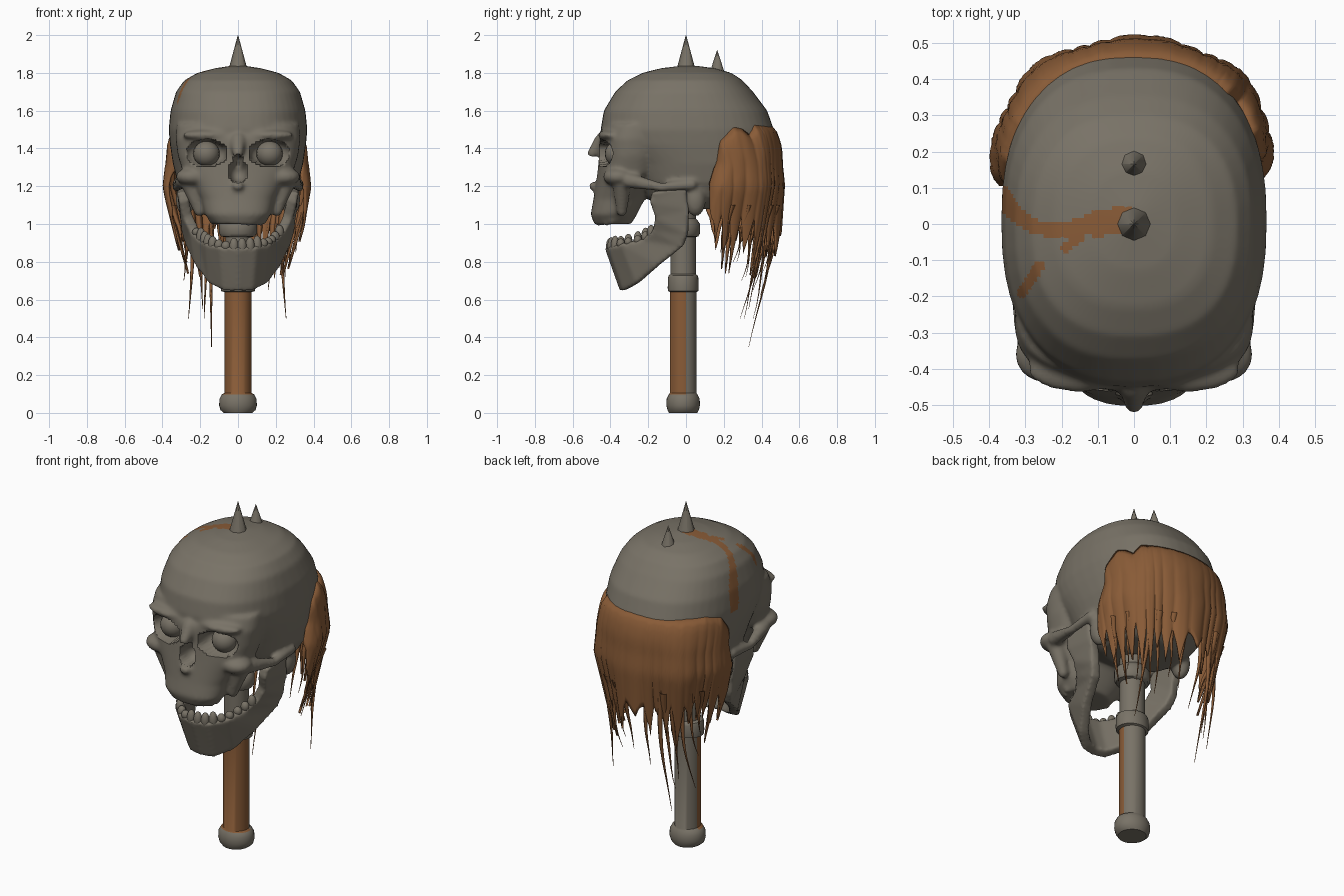
import bpy, bmesh, math, random
from mathutils import Matrix, Vector

if "Cube" in bpy.data.objects:
    bpy.data.objects.remove(bpy.data.objects["Cube"])
random.seed(4)

def material(name, rgb):
    m = bpy.data.materials.new(name)
    m.diffuse_color = (*rgb, 1)
    m.use_nodes = True
    m.node_tree.nodes["Principled BSDF"].inputs["Base Color"].default_value = m.diffuse_color
    return m
GREY = material("bone_grey", (0.19, 0.17, 0.135))
BROWN = material("rust_brown", (0.25, 0.105, 0.038))

def finish(name, bm, mats):
    bmesh.ops.recalc_face_normals(bm, faces=bm.faces)
    me = bpy.data.meshes.new(name)
    bm.to_mesh(me)
    bm.free()
    ob = bpy.data.objects.new(name, me)
    bpy.context.collection.objects.link(ob)
    for m in mats:
        me.materials.append(m)
    me.shade_smooth()
    return ob

def activate(ob):
    for o in bpy.context.view_layer.objects:
        o.select_set(o == ob)
    bpy.context.view_layer.objects.active = ob

def fuse(ob, voxel, rounds):
    activate(ob)
    m = ob.modifiers.new("fuse", 'REMESH')
    m.mode, m.voxel_size = 'VOXEL', voxel
    m = ob.modifiers.new("soften", 'SMOOTH')
    m.factor, m.iterations = 0.5, rounds
    for name in [m.name for m in ob.modifiers]:
        bpy.ops.object.modifier_apply(modifier=name)
    ob.data.shade_smooth()

def sharpen(ob, deg=40):
    activate(ob)
    bpy.ops.object.shade_smooth_by_angle(angle=math.radians(deg))

def blob(bm, c, r, sides=(1, -1)):
    for s in (sides if c[0] else (1,)):
        bmesh.ops.create_uvsphere(bm, u_segments=20, v_segments=12, radius=1,
            matrix=Matrix.Translation((c[0] * s, c[1], c[2])) @ Matrix.Diagonal((*r, 1)))

def bar(bm, a, b, ra, rb, n=6):
    a, b = Vector(a), Vector(b)
    for i in range(n + 1):
        r = ra + (rb - ra) * i / n
        blob(bm, a.lerp(b, i / n), (r, r, r))

def interp(pts, x):
    if x <= pts[0][0]: return pts[0][1:]
    for p, q in zip(pts, pts[1:]):
        if x <= q[0]:
            t = (x - p[0]) / (q[0] - p[0])
            return tuple(u + (v - u) * t for u, v in zip(p[1:], q[1:]))
    return pts[-1][1:]

def ring_point(sec, a, z, off=0, n=2.4):
    yf, yb, w = sec
    s, c = math.sin(a), math.cos(a)
    x = (w + off) * math.copysign(abs(s) ** (2 / n), s)
    y = (yf + yb) / 2 + ((yb - yf) / 2 + off) * math.copysign(abs(c) ** (2 / n), c)
    return (x, y, z)

def loft(bm, table, seg=48):
    rings = [[bm.verts.new(ring_point(r[1:], 2 * math.pi * i / seg, r[0])) for i in range(seg)] for r in table]
    for p, q in zip(rings, rings[1:]):
        for i in range(seg):
            bm.faces.new((p[i], p[(i + 1) % seg], q[(i + 1) % seg], q[i]))
    bm.faces.new(rings[0][::-1])
    bm.faces.new(rings[-1])

# Skull: cranium and face block as stacked sections (z, front y, back y, half width)
CRANIUM = [(1.08, -.10, .22, .20), (1.14, -.22, .34, .28), (1.22, -.28, .42, .32), (1.32, -.33, .46, .345),
           (1.42, -.42, .47, .36), (1.50, -.452, .465, .367), (1.60, -.435, .43, .357), (1.70, -.375, .355, .328),
           (1.76, -.31, .30, .285), (1.80, -.23, .24, .215), (1.825, -.13, .15, .12), (1.838, -.02, .05, .03)]
FACE = [(1.00, -.485, -.29, .13), (1.05, -.505, -.26, .175), (1.13, -.49, -.22, .195), (1.20, -.48, -.18, .235),
        (1.27, -.47, -.12, .29), (1.36, -.46, -.10, .318), (1.45, -.46, -.08, .33), (1.53, -.43, -.05, .325)]
bm = bmesh.new()
loft(bm, CRANIUM)
loft(bm, FACE)
blob(bm, (.15, -.40, 1.47), (.145, .065, .032))            # brow ridge
blob(bm, (.24, -.36, 1.25), (.09, .08, .05))               # cheekbone
bar(bm, (.25, -.34, 1.21), (.205, -.34, 1.07), .05, .03)
bar(bm, (.29, -.30, 1.23), (.325, -.13, 1.195), .04, .024) # cheek arch
bar(bm, (.325, -.13, 1.195), (.32, .03, 1.21), .024, .03)
bar(bm, (0, -.44, 1.44), (0, -.495, 1.375), .045, .028)    # nasal bone
blob(bm, (0, -.49, 1.2), (.03, .025, .025))
blob(bm, (.28, .05, 1.13), (.05, .055, .09))               # bone behind the ear
for i in range(10):                                        # upper tooth stubs
    a = math.radians(-75 + 150 * i / 9)
    blob(bm, (.14 * math.sin(a), -.36 - .115 * math.cos(a), 1.02), (.022, .018, random.uniform(.02, .035)), (1,))
skull = finish("skull", bm, [GREY, BROWN])
fuse(skull, 0.011, 7)

# Eye sockets and nose opening: front surface pushed back onto hollow ellipsoids (centre, radii)
HOLLOWS = [((.17, -.42, 1.375), (.108, .08, .07)), ((-.17, -.42, 1.375), (.108, .08, .07)),
           ((0, -.46, 1.275), (.046, .08, .055)), ((0, -.46, 1.31), (.026, .08, .055))]
for v in skull.data.vertices:
    if v.co.y > -.2: continue
    for c, r in HOLLOWS:
        d = 1 - ((v.co.x - c[0]) / r[0]) ** 2 - ((v.co.z - c[2]) / r[2]) ** 2
        if d > 0:
            v.co.y = max(v.co.y, c[1] + r[1] * d ** .4)

# Rusty stain running from the spike over the left side: (start, end, half widths)
STAIN = [((-.03, .01), (-.11, .0), .04, .035), ((-.11, .0), (-.2, -.017), .03, .018),
         ((-.2, -.017), (-.27, -.012), .018, .02), ((-.27, -.012), (-.33, .03), .02, .022),
         ((-.33, .03), (-.37, .08), .022, .03), ((-.19, -.067), (-.15, -.035), .012, .015),
         ((-.31, -.19), (-.26, -.115), .014, .014)]
def stained(c):
    if c.z < 1.48 or c.x > 0: return False
    p = Vector((c.x, c.y))
    for a, b, ra, rb in STAIN:
        a, b = Vector(a), Vector(b)
        t = max(0, min(1, (p - a).dot(b - a) / (b - a).length_squared))
        if (p - a.lerp(b, t)).length < ra + (rb - ra) * t: return True
    return False
for p in skull.data.polygons:
    p.material_index = int(stained(p.center))
sharpen(skull, 50)

# Eyeballs
bm = bmesh.new()
blob(bm, (.167, -.36, 1.372), (.07, .07, .068))
finish("eyeballs", bm, [GREY])

# Lower jaw: a bent sheet between a lower and an upper edge, thickened and fused
LOW = [(.295, .0, 1.2), (.285, .015, 1.08), (.27, .01, .95), (.25, -.015, .885), (.205, -.14, .785),
       (.135, -.25, .69), (.065, -.31, .655), (0, -.325, .655)]
UP = [(.295, -.18, 1.17), (.285, -.19, 1.12), (.265, -.16, 1.04), (.23, -.17, .97), (.185, -.23, .92),
      (.15, -.33, .90), (.085, -.39, .885), (0, -.405, .88)]
def both(pts):
    return pts + [(-x, y, z) for x, y, z in pts[-2::-1]]
bm = bmesh.new()
lo, up = ([bm.verts.new(p) for p in both(e)] for e in (LOW, UP))
for i in range(len(lo) - 1):
    bm.faces.new((lo[i], lo[i + 1], up[i + 1], up[i]))
jaw = finish("lower_jaw", bm, [GREY])
m = jaw.modifiers.new("thick", 'SOLIDIFY')
m.thickness, m.offset = 0.055, 0
fuse(jaw, 0.011, 6)

# Lower teeth, worn unevenly
bm = bmesh.new()
edge = both(UP[3:])
for p, q in zip(edge, edge[1:]):
    for t in (.25, .75):
        c = Vector(p).lerp(Vector(q), t)
        blob(bm, c, (.024, .022, random.uniform(.02, .052)), (1,))
finish("lower_teeth", bm, [GREY])

# Handle with pommel, collar and hidden upper shaft, turned from one profile (radius, z)
PROFILE = [(.075, 0), (.093, .015), (.1, .04), (.098, .075), (.085, .098), (.071, .105), (.071, .64),
           (.09, .645), (.092, .66), (.09, .715), (.085, .728), (.067, .735), (.067, .93),
           (.09, .935), (.1, .95), (.1, 1.0), (.085, 1.02), (.067, 1.03), (.067, 1.2)]
bm = bmesh.new()
SIDES = 32
ANGLES = [2 * math.pi * i / SIDES for i in range(SIDES)]
rings = [[bm.verts.new((r * math.cos(a), (.89 if r > .08 else 1) * r * math.sin(a) - .015, z)) for a in ANGLES]
         for r, z in PROFILE]
for p, q in zip(rings, rings[1:]):
    for i in range(SIDES):
        bm.faces.new((p[i], p[(i + 1) % SIDES], q[(i + 1) % SIDES], q[i]))
bm.faces.new(rings[0][::-1])
bm.faces.new(rings[-1])
for f in bm.faces:      # front half of the grip is brown
    c = f.calc_center_median()
    f.material_index = int(.1 < c.z < .642 and c.y < .005)
sharpen(finish("handle", bm, [GREY, BROWN]))

# Spikes on the crown
bm = bmesh.new()
for y, r, top in ((0, .055, 2.0), (.165, .04, 1.92)):
    bmesh.ops.create_cone(bm, cap_ends=True, segments=8, radius1=r, radius2=.001, depth=top - 1.8,
        matrix=Matrix.Translation((0, y, (top + 1.8) / 2)))
sharpen(finish("spikes", bm, [GREY]), 50)

# Hair: ragged sheet hugging the back of the skull, cut into pointed locks; top edge by angle from the back
TOP = [(-90, 1.25), (-86, 1.40), (-76, 1.48), (-60, 1.51), (0, 1.52), (42, 1.52), (50, 1.47), (57, 1.50),
       (64, 1.51), (76, 1.44), (84, 1.30), (89, 1.16)]
def hair_point(a, z, ztop, extra=0):
    sec = interp(CRANIUM, max(z, 1.32))
    off = interp([(0, -.012), (.04, .012), (.15, .035), (.3, .045)], ztop - z)[0]
    off -= .09 * max(0, 1.2 - z) / .3 * (0.35 + 0.65 * abs(math.sin(a)))
    x, y, z = ring_point(sec, a, z, off + extra)
    return (x, y + .03 * abs(math.sin(a)) ** 3, z)
SUB, ROWS = 8, 16
tips = [random.choice((.08, .14, .2, .3)) for _ in range(19)]
bm = bmesh.new()
grid = []
for i in range(len(tips) * SUB + 1):
    u = i / (len(tips) * SUB)
    deg = -89 + 178 * (u + .012 * math.sin(23 * u))
    a = math.radians(deg)
    k, f = min(i // SUB, len(tips) - 1), (i % SUB) / SUB
    ztop = interp(TOP, deg)[0]
    zbot = 1.08 - .05 * math.cos(a) - tips[k] * (1 - abs(2 * f - 1)) ** 1.3 - random.uniform(0, .03)
    col = []
    for r in range(ROWS + 1):
        t = r / ROWS
        z = ztop + (zbot - ztop) * t
        bump = t * (.012 * math.sin(math.pi * f) + .014 * math.sin(deg * .15 + 1))
        col.append(bm.verts.new(hair_point(a, z, ztop, bump)))
    grid.append(col)
for p, q in zip(grid, grid[1:]):
    for r in range(ROWS):
        bm.faces.new((p[r], p[r + 1], q[r + 1], q[r]))
hair = finish("hair", bm, [BROWN])
m = hair.modifiers.new("thick", 'SOLIDIFY')
m.thickness, m.offset = 0.012, 0

# Loose wisps: thin tapering strands (angle from the back in degrees, lowest z)
WISPS = [(-20, .35), (-24, .5), (-32, .55), (-40, .5), (-48, .7), (-60, .8), (-8, .62), (6, .7), (15, .75),
         (28, .65), (38, .5), (45, .72), (58, .8), (-75, .85), (72, .85)]
bm = bmesh.new()
for deg, zb in WISPS:
    prev, n, sway = None, 9, random.uniform(-.03, .03)
    for j in range(n + 1):
        t = j / n
        z = 1.1 + (zb - 1.1) * t
        x, y, _ = hair_point(math.radians(deg), max(z, .98), 1.5)
        c = Vector((x + sway * t * t, y - .15 * (1.1 - zb) * t * t + .008 * math.sin(7 * t + deg), z))
        r = .022 * (1 - t) ** 1.3 + .0015
        cur = [bm.verts.new(c + Vector((r * math.cos(g), r * .6 * math.sin(g), 0)))
               for g in (0, math.pi / 2, math.pi, math.pi * 1.5)]
        if prev:
            for k in range(4):
                bm.faces.new((prev[k], prev[(k + 1) % 4], cur[(k + 1) % 4], cur[k]))
        prev = cur
finish("hair_wisps", bm, [BROWN])
